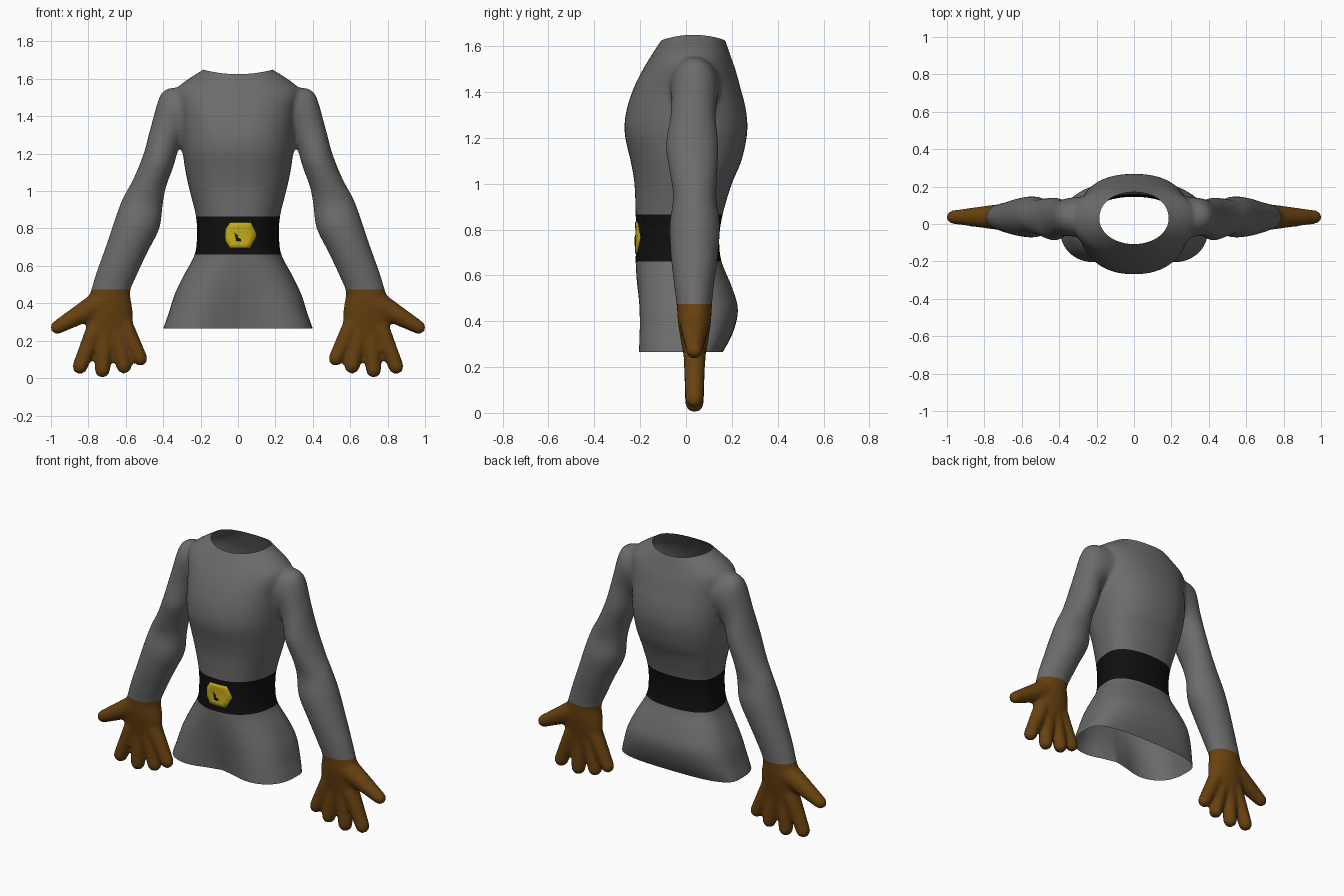
import bpy, bmesh, math
from mathutils import Vector
from mathutils.bvhtree import BVHTree

if "Cube" in bpy.data.objects:
    bpy.data.objects.remove(bpy.data.objects["Cube"])


def material(name, rgb):
    m = bpy.data.materials.new(name)
    m.diffuse_color = (*rgb, 1)
    m.use_nodes = True
    m.node_tree.nodes["Principled BSDF"].inputs["Base Color"].default_value = m.diffuse_color
    return m


GREY = material("grey_cloth", (0.15, 0.15, 0.15))
BLACK = material("black_leather", (0.005, 0.005, 0.005))
BROWN = material("brown_leather", (0.14, 0.054, 0.005))
YELLOW = material("yellow_metal", (0.55, 0.42, 0.01))


def smooth_rows(rows, k=4):
    """Catmull-Rom interpolation of a table of section values."""
    out = []
    last = len(rows) - 1
    for i in range(last):
        a, b, c, d = (rows[max(0, min(last, i + j))] for j in (-1, 0, 1, 2))
        for s in range(k):
            t = s / k
            out.append([0.5 * (2 * q + (r - p) * t + (2 * p - 5 * q + 4 * r - u) * t * t
                               + (3 * q - p - 3 * r + u) * t ** 3)
                        for p, q, r, u in zip(a, b, c, d)])
    out.append(list(rows[-1]))
    return out


def loft(bm, rings):
    """Closed solid through a list of point rings."""
    vs = [[bm.verts.new(p) for p in ring] for ring in rings]
    n = len(vs[0])
    for a, b in zip(vs, vs[1:]):
        for i in range(n):
            bm.faces.new((a[i], a[(i + 1) % n], b[(i + 1) % n], b[i]))
    bm.faces.new(vs[0][::-1])
    bm.faces.new(vs[-1])


def torso_ring(row, n=48):
    z, w, front, back, e, dent = row
    mid, ring = 0.03, []
    for i in range(n):
        t = 2 * math.pi * i / n
        c, s = math.cos(t), math.sin(t)
        x = w * math.copysign(abs(c) ** (2 / e), c)
        d = abs(s) ** (2 / e)
        y = mid + (back - mid) * d if s > 0 else mid - (mid - front) * d
        if s < 0:
            y += dent * math.exp(-(x / 0.16) ** 2)
        ring.append((x, y, z))
    return ring


def arm_ring(row, side, n=24):
    xi, zi, xo, zo, y0, y1 = row
    ring = []
    for i in range(n):
        t = 2 * math.pi * i / n
        c, s = math.cos(t) / 2, math.sin(t) / 2
        ring.append((side * ((xi + xo) / 2 + (xo - xi) * c),
                     (y0 + y1) / 2 + (y1 - y0) * s,
                     (zi + zo) / 2 + (zo - zi) * c))
    return ring


def finger(bm, side, x0, z0, r0, x1, z1, r1):
    """Tapered tube with a rounded tip."""
    a, b = Vector((side * x0, 0.037, z0)), Vector((side * x1, 0.037, z1))
    axis = (b - a).normalized()
    u = Vector((0, 1, 0))
    v = axis.cross(u)
    steps = [(a, r0), ((a + b) / 2, (r0 + r1) / 2), (b, r1)]
    steps += [(b + axis * r1 * math.sin(q), r1 * math.cos(q)) for q in (0.4, 0.8, 1.15, 1.4)]
    loft(bm, [[p + r * (u * math.cos(math.pi * i / 8) + v * math.sin(math.pi * i / 8))
               for i in range(16)] for p, r in steps])


# torso sections: height, half width, front, back, squareness, front hollow
TORSO = [
    (0.20, 0.418, -0.232, 0.12, 3.0, 0.08), (0.265, 0.40, -0.232, 0.16, 3.0, 0.075),
    (0.35, 0.37, -0.230, 0.205, 2.9, 0.055), (0.45, 0.338, -0.226, 0.227, 2.7, 0.03),
    (0.55, 0.29, -0.222, 0.20, 2.5, 0.01), (0.66, 0.232, -0.22, 0.155, 2.3, 0),
    (0.76, 0.22, -0.217, 0.145, 2.3, 0), (0.865, 0.225, -0.22, 0.16, 2.3, 0),
    (1.0, 0.258, -0.225, 0.20, 2.3, 0), (1.1, 0.28, -0.242, 0.242, 2.3, 0),
    (1.22, 0.297, -0.268, 0.267, 2.3, 0), (1.32, 0.303, -0.26, 0.262, 2.3, 0),
    (1.42, 0.31, -0.227, 0.237, 2.3, 0), (1.5, 0.33, -0.187, 0.215, 2.2, 0),
    (1.55, 0.325, -0.157, 0.197, 2.1, 0), (1.6, 0.265, -0.125, 0.18, 2, 0),
    (1.65, 0.185, -0.088, 0.158, 2, 0), (1.72, 0.08, -0.02, 0.10, 2, 0)]
# arm and palm sections: inner x z, outer x z, front, back
ARM = [
    (0.20, 1.30, 0.30, 1.555, -0.08, 0.15), (0.28, 1.27, 0.405, 1.53, -0.065, 0.14),
    (0.315, 1.23, 0.462, 1.36, -0.068, 0.13), (0.345, 1.13, 0.505, 1.20, -0.088, 0.142),
    (0.385, 1.02, 0.562, 1.06, -0.07, 0.137), (0.403, 0.92, 0.617, 0.96, -0.056, 0.132),
    (0.42, 0.80, 0.658, 0.85, -0.072, 0.148), (0.485, 0.67, 0.705, 0.71, -0.067, 0.14),
    (0.543, 0.545, 0.757, 0.565, -0.052, 0.122), (0.577, 0.46, 0.783, 0.48, -0.041, 0.114),
    (0.565, 0.38, 0.81, 0.39, -0.034, 0.108), (0.565, 0.29, 0.815, 0.29, -0.018, 0.093),
    (0.60, 0.22, 0.785, 0.22, -0.005, 0.08)]
# thumb then four fingers: base x z radius, tip x z radius
FINGERS = [
    (0.74, 0.40, 0.068, 0.966, 0.272, 0.037), (0.76, 0.27, 0.05, 0.845, 0.062, 0.041),
    (0.71, 0.25, 0.048, 0.725, 0.044, 0.042), (0.655, 0.26, 0.048, 0.61, 0.064, 0.041),
    (0.61, 0.29, 0.048, 0.522, 0.104, 0.039)]

# overlapping solids, fused into one smooth skin
bm = bmesh.new()
loft(bm, [torso_ring(r) for r in smooth_rows(TORSO)])
for side in (1, -1):
    loft(bm, [arm_ring(r, side) for r in smooth_rows(ARM)])
    for f in FINGERS:
        finger(bm, side, *f)
bmesh.ops.recalc_face_normals(bm, faces=bm.faces)
mesh = bpy.data.meshes.new("skin_helper")
bm.to_mesh(mesh)
bm.free()
helper = bpy.data.objects.new("skin_helper", mesh)
bpy.context.collection.objects.link(helper)
rem = helper.modifiers.new("fuse", 'REMESH')
rem.mode = 'VOXEL'
rem.voxel_size = 0.012
sm = helper.modifiers.new("soften", 'SMOOTH')
sm.factor = 0.5
sm.iterations = 6
bpy.context.view_layer.update()
skin = bmesh.new()
skin.from_object(helper, bpy.context.evaluated_depsgraph_get())
bpy.data.objects.remove(helper)

# clean seam lines at hem, cuffs and belt edges, and a dipped neckline
HEM, CUFF, BELT0, BELT1, NECK, DIP = 0.265, 0.475, 0.66, 0.865, 1.625, 0.7


def cut(z):
    bmesh.ops.bisect_plane(skin, geom=skin.verts[:] + skin.edges[:] + skin.faces[:],
                           dist=1e-5, plane_co=(0, 0, z), plane_no=(0, 0, 1))


for z in (HEM, CUFF, BELT0, BELT1):
    cut(z)
for v in skin.verts:
    v.co.z -= DIP * v.co.x ** 2
cut(NECK)
for v in skin.verts:
    v.co.z += DIP * v.co.x ** 2


def part_of(c):
    if abs(c.x) > 0.45 and c.z < CUFF:
        return "right_glove" if c.x < 0 else "left_glove"
    if abs(c.x) <= 0.45 and c.z < HEM or c.z - DIP * c.x ** 2 > NECK:
        return None
    if abs(c.x) < 0.32 and BELT0 < c.z < BELT1:
        return "belt"
    return "tunic"


def finish(b, name, mat):
    for f in b.faces:
        f.smooth = True
    me = bpy.data.meshes.new(name)
    b.to_mesh(me)
    b.free()
    me.materials.append(mat)
    bpy.context.collection.objects.link(bpy.data.objects.new(name, me))


# tunic, belt and gloves
for name, mat in (("tunic", GREY), ("belt", BLACK), ("left_glove", BROWN), ("right_glove", BROWN)):
    b = skin.copy()
    bmesh.ops.delete(b, geom=[f for f in b.faces if part_of(f.calc_center_median()) != name],
                     context='FACES')
    finish(b, name, mat)

tree = BVHTree.FromBMesh(skin)


def plate(name, outline, lift, mat):
    """Thin plate that follows the front of the belt."""
    pts = []
    for p, q in zip(outline, outline[1:] + outline[:1]):
        pts += [(p[0] + (q[0] - p[0]) * k / 3, p[1] + (q[1] - p[1]) * k / 3) for k in range(3)]
    n = len(pts)
    cx, cz = sum(p[0] for p in pts) / n, sum(p[1] for p in pts) / n

    def drop(b, x, z):
        hit = tree.ray_cast(Vector((x, -1, z)), Vector((0, 1, 0)))[0]
        return b.verts.new((x, hit.y - lift, z))

    b = bmesh.new()
    centre = drop(b, cx, cz)
    rings = [[drop(b, cx + (x - cx) * s, cz + (z - cz) * s) for x, z in pts]
             for s in (0.33, 0.67, 1)]
    rings.append([b.verts.new(v.co + Vector((0, lift + 0.002, 0))) for v in rings[-1]])
    for i in range(n):
        j = (i + 1) % n
        b.faces.new((centre, rings[0][i], rings[0][j]))
        for r, o in zip(rings, rings[1:]):
            b.faces.new((r[i], o[i], o[j], r[j]))
    bmesh.ops.recalc_face_normals(b, faces=b.faces)
    if centre.normal.y > 0:
        bmesh.ops.reverse_faces(b, faces=b.faces[:])
    finish(b, name, mat)


# buckle and its dark slot
plate("buckle", [(-0.068, 0.795), (-0.042, 0.833), (0.07, 0.833), (0.1, 0.765),
                 (0.065, 0.695), (-0.042, 0.695), (-0.068, 0.735)], 0.004, YELLOW)
plate("buckle_slot", [(-0.018, 0.775), (-0.004, 0.765), (-0.002, 0.747),
                      (0.018, 0.742), (0.012, 0.731), (-0.01, 0.735)], 0.007, BLACK)
skin.free()
